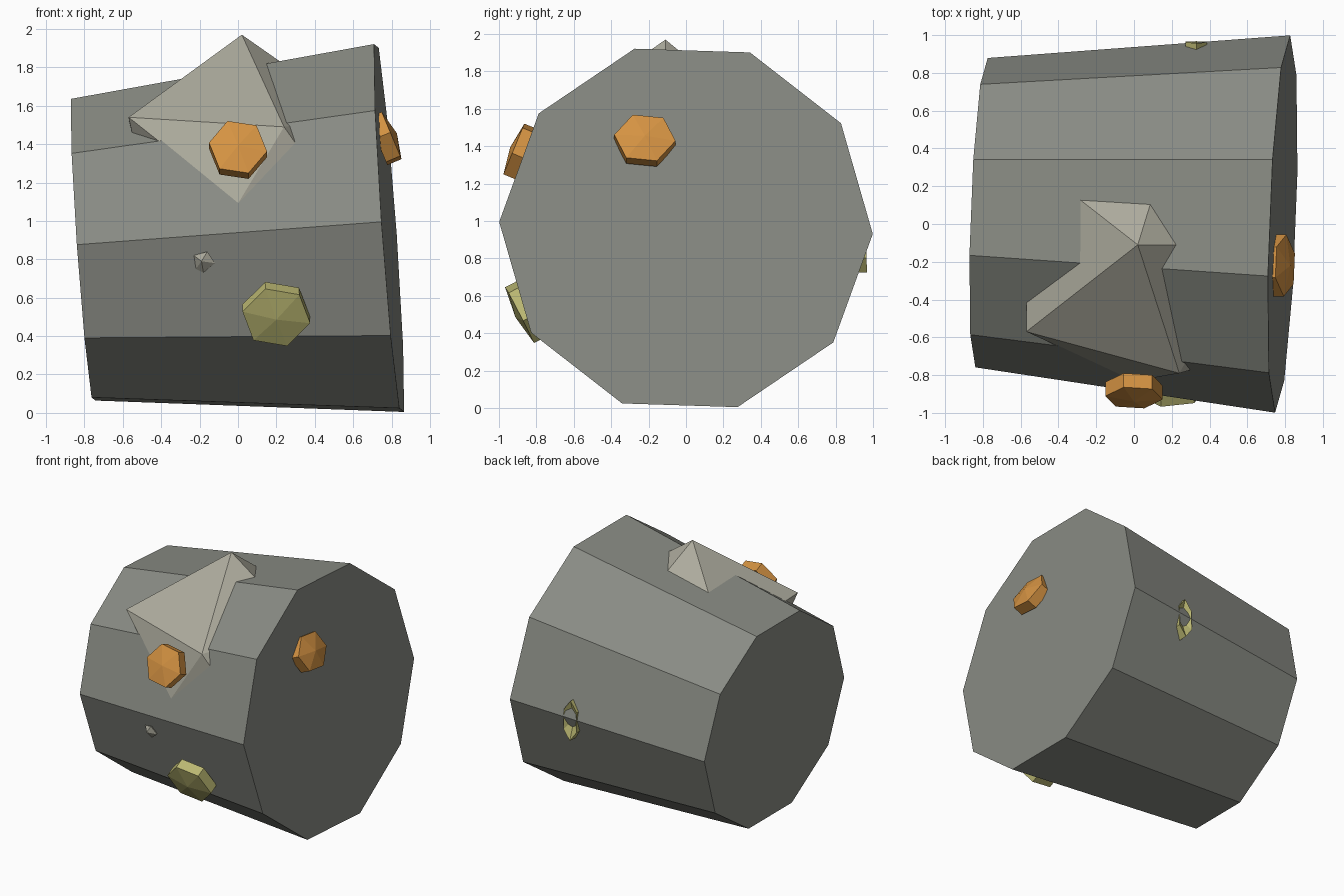
import bpy, bmesh
from math import cos, sin, radians, tau
from mathutils import Vector

if "Cube" in bpy.data.objects:
    bpy.data.objects.remove(bpy.data.objects["Cube"])


def material(name, rgb):
    m = bpy.data.materials.new(name)
    m.diffuse_color = (*rgb, 1)
    m.use_nodes = True
    m.node_tree.nodes["Principled BSDF"].inputs["Base Color"].default_value = m.diffuse_color
    return m


ORANGE = material("orange", (0.66, 0.29, 0.055))
GREEN = material("olive", (0.50, 0.48, 0.17))
STONE = material("pale_stone", (0.42, 0.41, 0.34))
GREY = material("grey", (0.25, 0.26, 0.23))


def finish(name, bm, mat):
    bmesh.ops.recalc_face_normals(bm, faces=bm.faces)
    me = bpy.data.meshes.new(name)
    bm.to_mesh(me)
    bm.free()
    me.materials.append(mat)
    ob = bpy.data.objects.new(name, me)
    bpy.context.collection.objects.link(ob)


def ring(bm, c, u, v, n, rot):
    return [bm.verts.new(c + u * cos(tau * i / n + rot) + v * sin(tau * i / n + rot))
            for i in range(n)]


def bridge(bm, a, b):
    for i in range(len(a)):
        j = (i + 1) % len(a)
        bm.faces.new((a[i], a[j], b[j], b[i]))


# Boulder body: tapered ten-sided drum lying along a slightly tilted x axis
bm = bmesh.new()
big, small = Vector((0.787, 0, 0.963)), Vector((-0.807, 0.06, 0.85))
axis = (big - small).normalized()
u = Vector((0, 1, 0))
u = (u - axis * u.dot(axis)).normalized()
v = axis.cross(u)
a = ring(bm, big, u, v, 10, radians(34))
b = ring(bm, small, u * 0.82, v * 0.82, 10, radians(34))
bridge(bm, a, b)
bm.faces.new(a)
bm.faces.new(b)
finish("boulder_body", bm, GREY)


# Rock outcrops: convex hulls partly sunk in the body
def hull(name, pts, mat):
    bm = bmesh.new()
    for p in pts:
        bm.verts.new(p)
    r = bmesh.ops.convex_hull(bm, input=bm.verts)
    junk = {g for g in r["geom_interior"] if isinstance(g, bmesh.types.BMVert)}
    bmesh.ops.delete(bm, geom=list(junk), context='VERTS')
    finish(name, bm, mat)


hull("rock_outcrop", [
    (0.02, -0.11, 1.97), (-0.57, -0.57, 1.54), (-0.57, 0.35, 1.50),
    (0.19, 0.44, 1.52), (0.62, -0.11, 1.55), (0.24, -0.79, 1.49),
    (0.0, -0.832, 1.09), (0.45, -0.73, 1.19), (-0.45, -0.3, 1.0)], STONE)
hull("pebble", [
    (-0.19, -0.86, 0.79), (-0.23, -0.82, 0.82), (-0.16, -0.85, 0.84),
    (-0.12, -0.83, 0.78), (-0.18, -0.81, 0.73), (-0.22, -0.80, 0.75),
    (-0.17, -0.72, 0.79)], STONE)


# Ore gems: hexagonal prisms with a low pointed cap, set along a normal
def gem(name, centre, normal, ru, rv, rot, depth, apex, mat):
    bm = bmesh.new()
    c, n = Vector(centre), Vector(normal).normalized()
    u = Vector((0, 0, 1)).cross(n).normalized()
    v = n.cross(u)
    top = ring(bm, c, u * ru, v * rv, 6, radians(rot))
    base = ring(bm, c - n * depth, u * ru, v * rv, 6, radians(rot))
    bridge(bm, top, base)
    bm.faces.new(base)
    tip = bm.verts.new(c + n * apex)
    for i in range(6):
        bm.faces.new((top[i], top[(i + 1) % 6], tip))
    finish(name, bm, mat)


gem("orange_gem_front", (0, -0.92, 1.385), (0, -0.92, 0.38), 0.153, 0.157, -9, 0.08, 0.022, ORANGE)
gem("orange_gem_side", (0.80, -0.22, 1.445), (1, 0, 0.42), 0.165, 0.145, -7, 0.08, 0.03, ORANGE)
gem("green_gem_front", (0.2, -0.89, 0.497), (0.02, -0.88, -0.45), 0.18, 0.177, -11, 0.08, 0.025, GREEN)
gem("green_gem_back", (0.33, 0.963, 0.88), (0, 1, 0.03), 0.065, 0.155, 30, 0.12, -0.05, GREEN)
